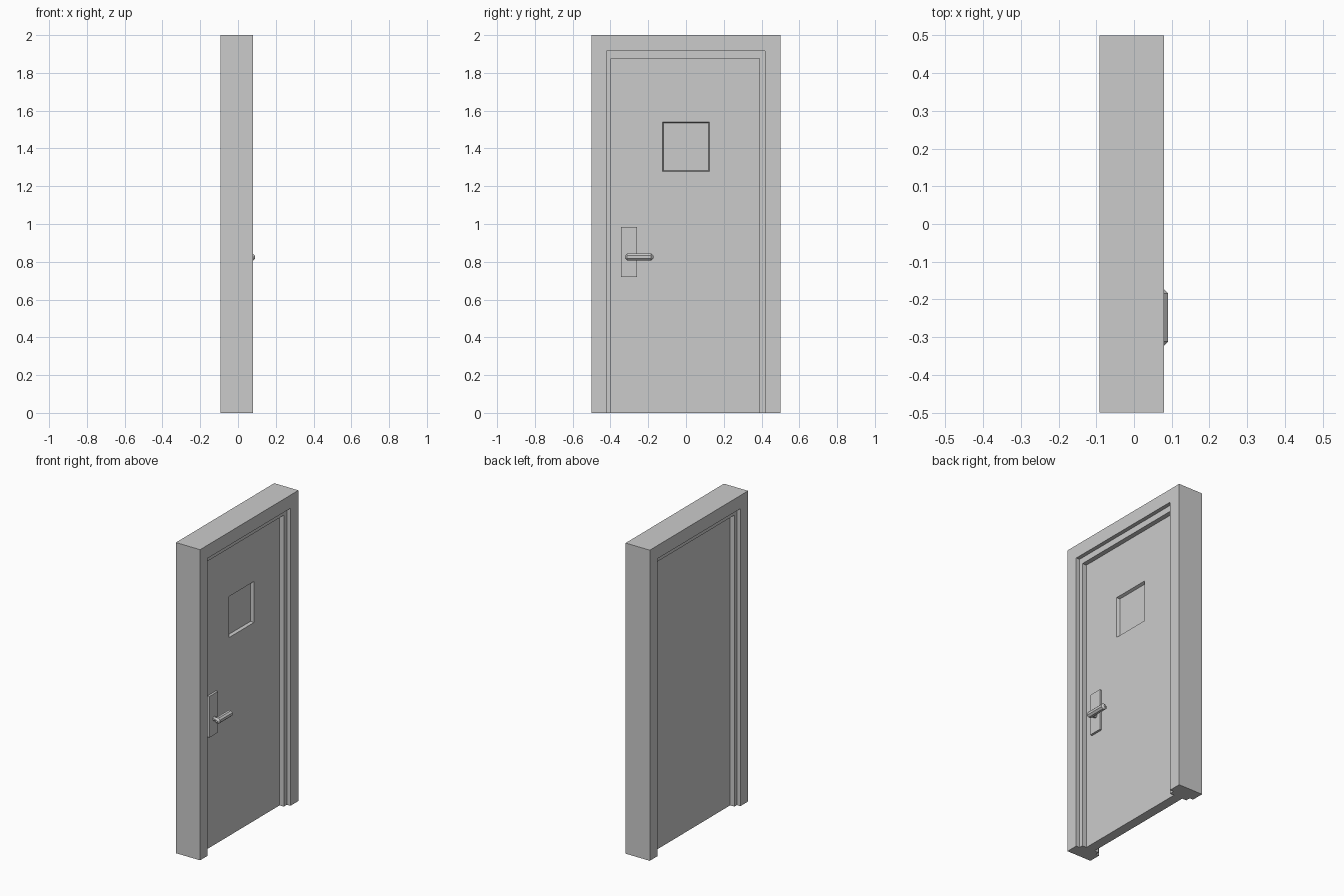
import bpy, bmesh, math
from mathutils import Matrix, Vector

if "Cube" in bpy.data.objects:
    bpy.data.objects.remove(bpy.data.objects["Cube"])


def make_object(name, bm):
    bmesh.ops.recalc_face_normals(bm, faces=bm.faces)
    mesh = bpy.data.meshes.new(name)
    bm.to_mesh(mesh)
    bm.free()
    obj = bpy.data.objects.new(name, mesh)
    bpy.context.collection.objects.link(obj)
    return obj


def extrude_x(name, profile, x0, x1):
    """Extrude a (y, z) outline between two x planes."""
    bm = bmesh.new()
    face = bm.faces.new([bm.verts.new((x0, y, z)) for y, z in profile])
    new = bmesh.ops.extrude_face_region(bm, geom=[face])["geom"]
    verts = [g for g in new if isinstance(g, bmesh.types.BMVert)]
    bmesh.ops.translate(bm, verts=verts, vec=(x1 - x0, 0, 0))
    return make_object(name, bm)


def arch(outer, inner):
    """Doorway outline: each argument is (left, right, top)."""
    (a, b, t), (c, d, s) = outer, inner
    return [(a, 0), (a, t), (b, t), (b, 0), (d, 0), (d, s), (c, s), (c, 0)]


def rect(y0, y1, z0, z1):
    return [(y0, z0), (y1, z0), (y1, z1), (y0, z1)]


def cylinder(bm, start, end, radius, sides=8):
    start, end = Vector(start), Vector(end)
    axis = end - start
    turn = axis.to_track_quat('Z', 'Y').to_matrix().to_4x4()
    spin = Matrix.Rotation(math.pi / sides, 4, 'Z')
    return bmesh.ops.create_cone(
        bm, cap_ends=True, segments=sides, radius1=radius, radius2=radius,
        depth=axis.length,
        matrix=Matrix.Translation((start + end) / 2) @ turn @ spin)["verts"]


# Stepped door frame: outer casing and inner door stop
OPENING = (-0.422, 0.419, 1.915)
STOP = (-0.397, 0.388, 1.876)
extrude_x("frame_casing", arch((-0.5, 0.5, 2.0), OPENING), -0.092, 0.08)
extrude_x("frame_stop", arch(OPENING, STOP), -0.067, 0.055)

# Door leaf with a sloped blind window recess on the front only
DOOR_FRONT = 0.025
door = extrude_x("door_leaf",
                 rect(STOP[0], STOP[1], 0, STOP[2]), -0.037, DOOR_FRONT)
bm = bmesh.new()
bm.from_mesh(door.data)
for co, no in (((0, -0.125, 0), (0, 1, 0)), ((0, 0.125, 0), (0, 1, 0)),
               ((0, 0, 1.277), (0, 0, 1)), ((0, 0, 1.541), (0, 0, 1))):
    bmesh.ops.bisect_plane(bm, geom=bm.verts[:] + bm.edges[:] + bm.faces[:],
                           plane_co=co, plane_no=no)
pane = [f for f in bm.faces
        if f.calc_center_median().x > DOOR_FRONT - 1e-4
        and abs(f.calc_center_median().y) < 0.1
        and 1.3 < f.calc_center_median().z < 1.5]
bmesh.ops.inset_region(bm, faces=pane, thickness=0.009, depth=0)
bmesh.ops.translate(bm, verts=pane[0].verts[:], vec=(-0.018, 0, 0))
bmesh.ops.dissolve_limit(bm, angle_limit=0.01,
                         verts=bm.verts[:], edges=bm.edges[:])
bm.to_mesh(door.data)
bm.free()

# Handle back plate
extrude_x("handle_plate", rect(-0.345, -0.26, 0.72, 0.985), DOOR_FRONT, 0.039)

# Handle stem
bm = bmesh.new()
cylinder(bm, (0.036, -0.298, 0.825), (0.075, -0.298, 0.825), 0.014)
make_object("handle_stem", bm)

# Lever with chamfered ends
bm = bmesh.new()
verts = cylinder(bm, (0.072, -0.323, 0.825), (0.072, -0.173, 0.825), 0.02)
ends = [e for e in bm.edges if abs(e.verts[0].co.y - e.verts[1].co.y) < 1e-4]
bmesh.ops.bevel(bm, geom=ends, offset=0.011, segments=1, affect='EDGES')
make_object("handle_lever", bm)
